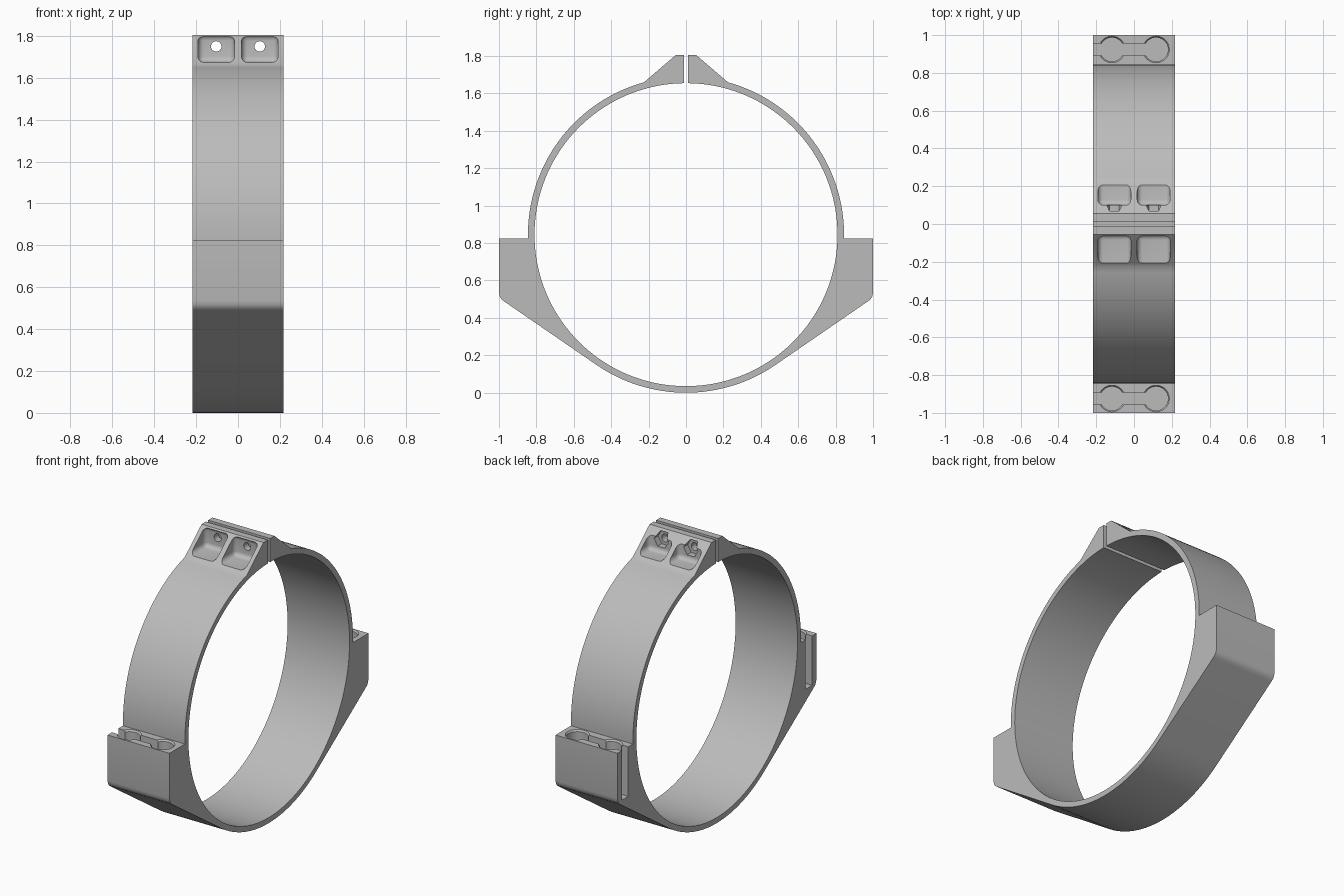
import bpy, bmesh, math
from mathutils import Matrix, Vector

if "Cube" in bpy.data.objects:
    bpy.data.objects.remove(bpy.data.objects["Cube"])

CZ, R_OUT, R_IN, HALF_W = 0.845, 0.845, 0.81, 0.218
HOLE_Y, HOLE_X, POCKET_X, BOLT_Z = 0.924, 0.117, 0.104, 1.75

grey = bpy.data.materials.new("plain grey")
grey.diffuse_color = (0.5, 0.5, 0.5, 1)
grey.use_nodes = True
grey.node_tree.nodes["Principled BSDF"].inputs["Base Color"].default_value = grey.diffuse_color


def make(name, bm):
    bmesh.ops.recalc_face_normals(bm, faces=bm.faces)
    mesh = bpy.data.meshes.new(name)
    bm.to_mesh(mesh)
    bm.free()
    mesh.materials.append(grey)
    ob = bpy.data.objects.new(name, mesh)
    bpy.context.collection.objects.link(ob)
    return ob


def arc(r, a0, a1, n):
    out = []
    for i in range(n + 1):
        a = math.radians(a0 + (a1 - a0) * i / n)
        out.append((r * math.cos(a), CZ + r * math.sin(a)))
    return out


# Clamp band: half outline (y, z), mirrored into one split ring, then extruded
a_top = math.degrees(math.asin((0.825 - CZ) / R_OUT))
a_gap = math.degrees(math.acos(0.012 / R_IN))
outer = arc(R_OUT, -90, -55.5, 16)
outer += [(0.972, 0.488), (0.987, 0.50), (0.996, 0.515), (1, 0.535), (1, 0.825)]
outer += arc(R_OUT, a_top, 74.6, 34)
outer += [(0.055, 1.805), (0.012, 1.805)]
inner = arc(R_IN, a_gap, -90, 72)
half = outer + inner
outline = half + [(-y, z) for y, z in reversed(half)][1:-1]
bm = bmesh.new()
face = bm.faces.new([bm.verts.new((-HALF_W, y, z)) for y, z in outline])
ext = bmesh.ops.extrude_face_region(bm, geom=[face])
bmesh.ops.translate(bm, vec=(2 * HALF_W, 0, 0),
                    verts=[v for v in ext["geom"] if isinstance(v, bmesh.types.BMVert)])
band = make("clamp_band", bm)


def cut(bm):
    """Subtract a temporary cutter from the band."""
    cutter = make("cutter", bm)
    cutter.hide_render = True
    mod = band.modifiers.new("cut", 'BOOLEAN')
    mod.operation, mod.solver, mod.object = 'DIFFERENCE', 'EXACT', cutter
    bpy.context.view_layer.objects.active = band
    bpy.ops.object.modifier_apply(modifier=mod.name)
    bpy.data.objects.remove(cutter)


def box(lo, hi, bevel=0):
    bm = bmesh.new()
    lo, hi = Vector(lo), Vector(hi)
    bmesh.ops.create_cube(bm, size=1, matrix=Matrix.Translation((lo + hi) / 2)
                          @ Matrix.Diagonal((*(hi - lo), 1)))
    if bevel:
        bmesh.ops.bevel(bm, geom=bm.edges[:], offset=bevel, segments=5,
                        profile=0.5, affect='EDGES')
    return bm


def rod(start, end, r1, r2, sides, turn=0):
    bm = bmesh.new()
    start, end = Vector(start), Vector(end)
    d = end - start
    m = Matrix.Translation((start + end) / 2) @ d.to_track_quat('Z', 'Y').to_matrix().to_4x4()
    bmesh.ops.create_cone(bm, cap_ends=True, segments=sides, radius1=r1, radius2=r2,
                          depth=d.length, matrix=m @ Matrix.Rotation(turn, 4, 'Z'))
    return bm


# Blind keyhole sockets in the two side blocks
for s in (-1, 1):
    y = s * HOLE_Y
    cut(box((-0.3, y - 0.032, 0.51), (HOLE_X, y + 0.032, 0.9)))
    for x in (-HOLE_X, HOLE_X):
        cut(rod((x, y, 0.515), (x, y, 0.91), 0.063, 0.063, 40))
        cut(rod((x, y, 0.811), (x, y, 0.831), 0.0605, 0.0745, 40))

# Rounded screw and nut pockets in the top lugs
for x in (-POCKET_X, POCKET_X):
    cut(box((x - 0.087, -0.4, 1.674), (x + 0.087, -0.056, 1.806), 0.028))
    cut(box((x - 0.087, 0.1, 1.674), (x + 0.087, 0.4, 1.806), 0.028))
    cut(rod((x, 0.06, BOLT_Z), (x, 0.16, BOLT_Z), 0.05, 0.05, 6, math.pi / 6))
    cut(rod((x, -0.3, BOLT_Z), (x, 0.3, BOLT_Z), 0.025, 0.025, 24))

# Smooth curved walls, crisp edges
bpy.ops.object.select_all(action='DESELECT')
band.select_set(True)
bpy.context.view_layer.objects.active = band
bpy.ops.object.shade_smooth_by_angle(angle=math.radians(25))
